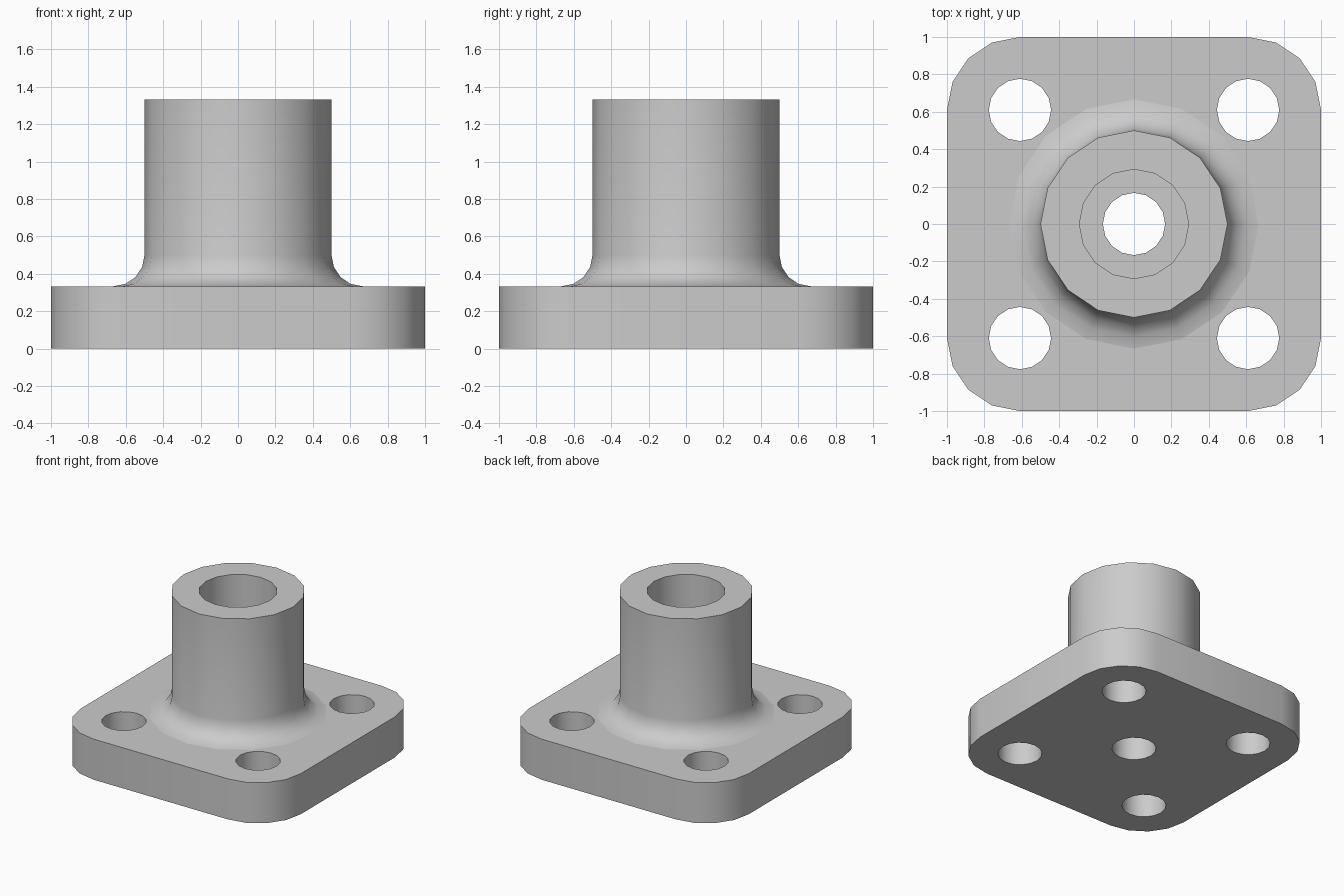
import bpy, bmesh
from math import cos, sin, pi, tau, radians
from mathutils import Vector

cube = bpy.data.objects.get("Cube")
if cube:
    bpy.data.objects.remove(cube)

SIDES = 16
THICK, TOP = 1 / 3, 4 / 3          # flange thickness, overall height
BOSS_R, BORE_R, HOLE_R = 0.5, 0.292, 1 / 6
FILLET, CORNER = 1 / 6, 0.39

grey = bpy.data.materials.new("plain grey")
grey.use_nodes = True
colour = (0.6, 0.6, 0.6, 1)
grey.diffuse_color = colour
grey.node_tree.nodes["Principled BSDF"].inputs["Base Color"].default_value = colour


def arc(cx, cy, r, start, end, steps):
    angles = [start + (end - start) * i / steps for i in range(steps + 1)]
    return [(cx + r * cos(a), cy + r * sin(a)) for a in angles]


def add_part(name, mesh):
    bm = bmesh.new()
    bm.from_mesh(mesh)
    bmesh.ops.remove_doubles(bm, verts=bm.verts, dist=1e-4)
    bmesh.ops.recalc_face_normals(bm, faces=bm.faces)
    bm.to_mesh(mesh)
    bm.free()
    mesh.materials.clear()
    mesh.materials.append(grey)
    obj = bpy.data.objects.new(name, mesh)
    bpy.context.collection.objects.link(obj)
    bpy.ops.object.select_all(action="DESELECT")
    obj.select_set(True)
    bpy.context.view_layer.objects.active = obj
    bpy.ops.object.shade_smooth_by_angle(angle=radians(30))
    return obj


# Flange: rounded square outline with four bolt holes and a centre hole
c = 1 - CORNER
outline = []
for i, (sx, sy) in enumerate([(1, 1), (-1, 1), (-1, -1), (1, -1)]):
    outline += arc(sx * c, sy * c, CORNER, i * pi / 2, (i + 1) * pi / 2, 4)
centres = [(0, 0)] + [(sx * c, sy * c) for sx in (-1, 1) for sy in (-1, 1)]
loops = [outline] + [arc(x, y, HOLE_R, 0, tau, SIDES)[:-1] for x, y in centres]

curve = bpy.data.curves.new("flange_outline", "CURVE")
curve.dimensions = "2D"
curve.fill_mode = "BOTH"
curve.extrude = THICK / 2
for loop in loops:
    spline = curve.splines.new("POLY")
    spline.points.add(len(loop) - 1)
    for point, (x, y) in zip(spline.points, loop):
        point.co = (x, y, 0, 1)
    spline.use_cyclic_u = True
temp = bpy.data.objects.new("flange_outline", curve)
bpy.context.collection.objects.link(temp)
graph = bpy.context.evaluated_depsgraph_get()
plate = bpy.data.meshes.new_from_object(temp.evaluated_get(graph))
bpy.data.objects.remove(temp)
flange = add_part("flange", plate)
flange.location.z = THICK / 2

# Boss: fillet, outer wall, rim and counterbore, revolved about z
profile = arc(BOSS_R + FILLET, THICK + FILLET, FILLET, 1.5 * pi, pi, 4)
profile += [(BOSS_R, TOP), (BORE_R, TOP), (BORE_R, THICK)]
bm = bmesh.new()
verts = [bm.verts.new((r, 0, z)) for r, z in profile]
edges = [bm.edges.new(pair) for pair in zip(verts, verts[1:])]
bmesh.ops.spin(bm, geom=verts + edges, cent=Vector(), axis=Vector((0, 0, 1)),
               angle=tau, steps=SIDES)
boss_mesh = bpy.data.meshes.new("boss")
bm.to_mesh(boss_mesh)
bm.free()
boss = add_part("boss", boss_mesh)
